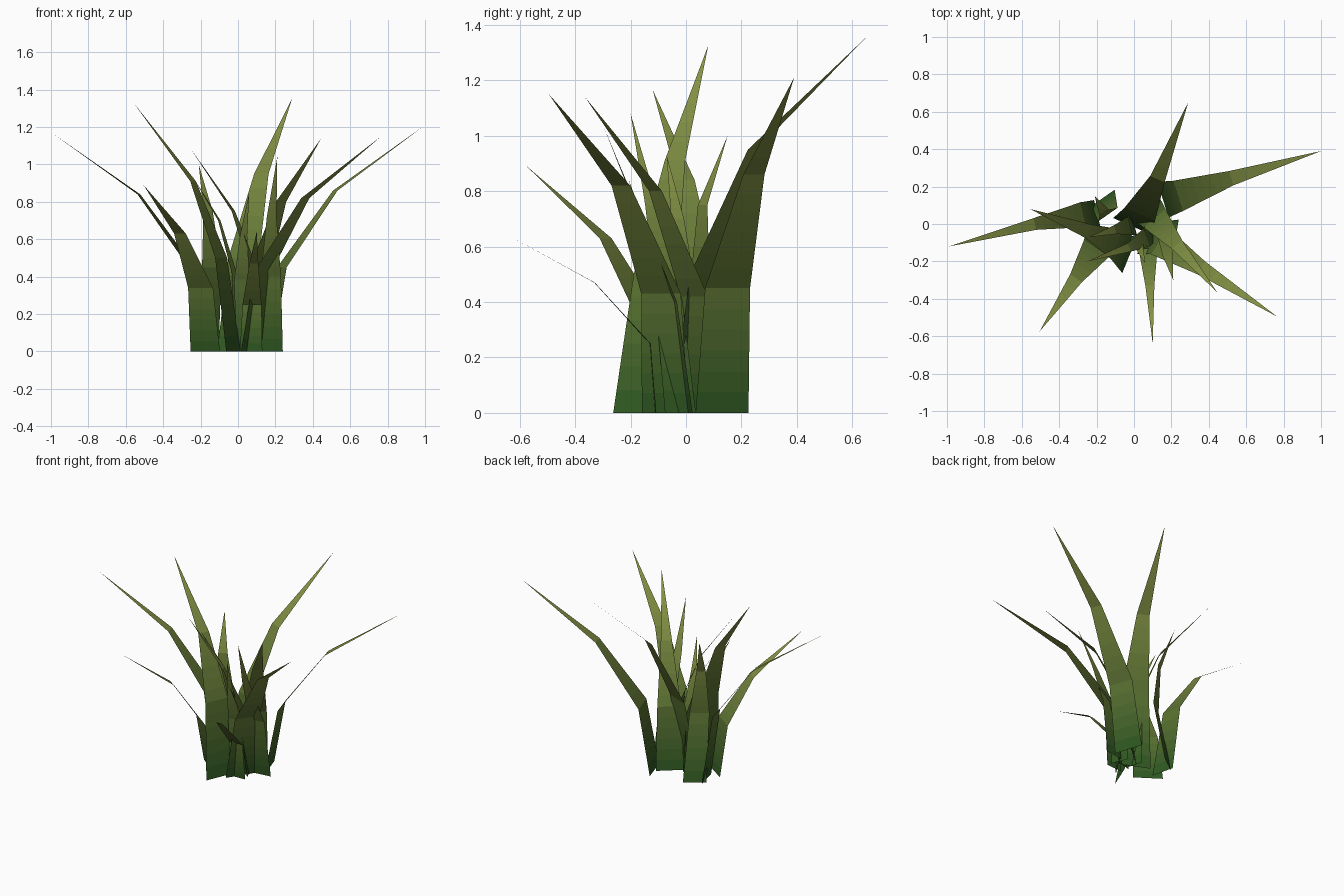
import bpy
import bmesh
from mathutils import Vector

cube = bpy.data.objects.get("Cube")
if cube:
    bpy.data.objects.remove(cube, do_unlink=True)

STEPS = 6                           # colour bands per blade segment
TAPER = (1.0, 0.85, 0.4, 0.0)       # relative width at base, knees and tip
ROOT = Vector((0.03, 0.1, 0.016))
TIP = Vector((0.26, 0.31, 0.065))


def make_material(i, count):
    mat = bpy.data.materials.new(f"grass_{i}")
    color = (*ROOT.lerp(TIP, i / (count - 1)), 1)
    mat.diffuse_color = color
    mat.use_nodes = True
    shader = mat.node_tree.nodes["Principled BSDF"]
    shader.inputs["Base Color"].default_value = color
    shader.inputs["Roughness"].default_value = 0.9
    return mat


materials = [make_material(i, STEPS * 3) for i in range(STEPS * 3)]


def make_blade(name, width, *path):
    """Flat bent strip that tapers to a point."""
    pts = [Vector(p) for p in path]
    lean = pts[-1] - pts[1]
    side = Vector((-lean.y, lean.x, 0)).normalized() * width / 2
    bm = bmesh.new()
    rows = []
    for seg in range(3):
        for k in range(STEPS):
            t = k / STEPS
            mid = pts[seg].lerp(pts[seg + 1], t)
            half = side * (TAPER[seg] * (1 - t) + TAPER[seg + 1] * t)
            rows.append((bm.verts.new(mid - half), bm.verts.new(mid + half)))
    for i, (low, high) in enumerate(zip(rows, rows[1:])):
        bm.faces.new((low[0], low[1], high[1], high[0])).material_index = i
    tip = bm.verts.new(pts[-1])
    bm.faces.new((*rows[-1], tip)).material_index = len(rows) - 1
    mesh = bpy.data.meshes.new(name)
    bm.to_mesh(mesh)
    bm.free()
    for mat in materials:
        mesh.materials.append(mat)
    bpy.context.collection.objects.link(bpy.data.objects.new(name, mesh))


# Long outer blades
make_blade("blade_right", 0.16, (-0.195, 0.05, 0), (-0.27, 0.05, 0.48), (-0.53, 0, 0.84), (-0.99, -0.12, 1.165))
make_blade("blade_left", 0.2, (0.155, 0.13, 0), (0.235, 0.15, 0.45), (0.52, 0.245, 0.86), (1, 0.39, 1.21))
make_blade("blade_front_left", 0.2, (0.07, -0.075, 0), (0.135, -0.09, 0.43), (0.36, -0.235, 0.82), (0.765, -0.495, 1.15))
make_blade("blade_front_right", 0.19, (-0.175, -0.07, 0), (-0.2, -0.13, 0.34), (-0.31, -0.29, 0.63), (-0.505, -0.575, 0.89))
make_blade("blade_back", 0.21, (-0.015, -0.01, 0), (0.03, 0.05, 0.5), (0.125, 0.24, 0.95), (0.29, 0.65, 1.355))
make_blade("blade_back_right", 0.2, (-0.025, -0.17, 0), (-0.09, -0.11, 0.5), (-0.24, -0.04, 0.91), (-0.555, 0.08, 1.325))
make_blade("blade_front", 0.12, (0.07, -0.11, 0), (0.075, -0.13, 0.25), (0.085, -0.33, 0.47), (0.1, -0.64, 0.64))

# Upright inner blades
make_blade("inner_blade_left", 0.18, (0.07, 0.08, 0), (0.11, 0.03, 0.42), (0.23, -0.11, 0.8), (0.445, -0.365, 1.14))
make_blade("inner_blade_front", 0.13, (0.175, 0.015, 0), (0.175, -0.04, 0.4), (0.18, -0.17, 0.72), (0.21, -0.3, 1.04))
make_blade("inner_blade_right", 0.12, (0.1, -0.02, 0), (0.07, -0.07, 0.48), (-0.025, -0.125, 0.75), (-0.25, -0.2, 1.08))
make_blade("inner_blade_back", 0.15, (-0.165, 0.14, 0), (-0.14, 0.05, 0.45), (-0.16, 0.06, 0.75), (-0.21, 0.15, 1))
make_blade("inner_blade_middle", 0.1, (0.04, -0.05, 0), (0.02, -0.07, 0.38), (0.03, -0.13, 0.62), (0.06, -0.21, 0.85))
make_blade("inner_blade_side", 0.12, (0, 0, 0), (-0.02, -0.01, 0.42), (-0.1, -0.03, 0.7), (-0.24, -0.07, 0.93))
